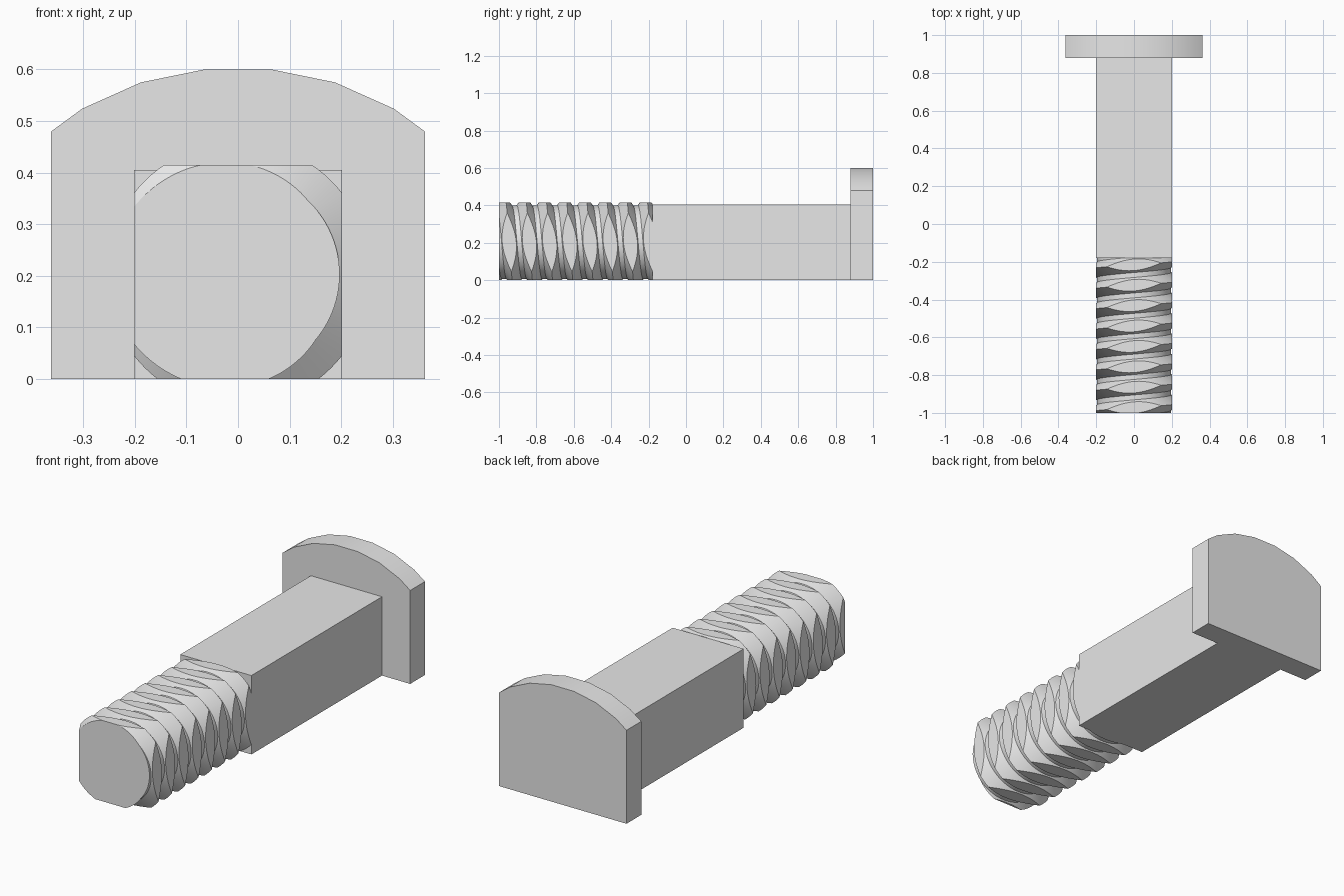
import bpy, bmesh, math
from mathutils import Vector

if "Cube" in bpy.data.objects:
    bpy.data.objects.remove(bpy.data.objects["Cube"], do_unlink=True)

# Material
grey = bpy.data.materials.new("light grey")
grey.use_nodes = True
grey.diffuse_color = (0.8, 0.8, 0.8, 1)
grey.node_tree.nodes["Principled BSDF"].inputs["Base Color"].default_value = (0.8, 0.8, 0.8, 1)


def finish(bm, name):
    bmesh.ops.recalc_face_normals(bm, faces=bm.faces)
    mesh = bpy.data.meshes.new(name)
    bm.to_mesh(mesh)
    bm.free()
    mesh.materials.append(grey)
    obj = bpy.data.objects.new(name, mesh)
    bpy.context.collection.objects.link(obj)
    bpy.ops.object.select_all(action='DESELECT')
    obj.select_set(True)
    bpy.context.view_layer.objects.active = obj
    bpy.ops.object.shade_smooth_by_angle(angle=math.radians(30))
    return obj


def extrude_profile(name, profile, y0, y1):
    """Extrude an (x, z) outline along y."""
    bm = bmesh.new()
    face = bm.faces.new([bm.verts.new((x, y0, z)) for x, z in profile])
    out = bmesh.ops.extrude_face_region(bm, geom=[face])
    moved = [g for g in out["geom"] if isinstance(g, bmesh.types.BMVert)]
    bmesh.ops.translate(bm, verts=moved, vec=(0, y1 - y0, 0))
    return finish(bm, name)


HALF = 0.202        # half width of the shank
AXIS_Z = 0.203      # height of the bolt axis
Y_END, Y_STEP, Y_HEAD, Y_BACK = -1.0, -0.18, 0.88, 1.0

# Head: flat base, straight sides, faceted arched top
right = [(0.362, 0), (0.362, 0.48), (0.302, 0.524), (0.188, 0.575), (0.065, 0.6)]
extrude_profile("head", right + [(-x, z) for x, z in reversed(right)], Y_HEAD, Y_BACK)

# Square shank
extrude_profile("shank", [(-HALF, 0), (HALF, 0), (HALF, 0.405), (-HALF, 0.405)], Y_STEP, Y_HEAD)

# Threaded end: helical ridge with sharp crest and narrow flat root
PITCH, CREST, ROOT, FLANK = 0.108, 0.256, 0.197, 0.041
SEGMENTS, TURNS = 96, 11
bm = bmesh.new()
rows = []
for i in range(SEGMENTS * TURNS + 1):
    a = 2 * math.pi * i / SEGMENTS
    y = Y_END + 0.001 + PITCH * (TURNS - 1.5 - i / SEGMENTS)
    rows.append([bm.verts.new((r * math.cos(a), y + dy, AXIS_Z + r * math.sin(a)))
                 for r, dy in ((ROOT, -FLANK), (CREST, 0), (ROOT, FLANK))])
for i in range(SEGMENTS * TURNS):
    a, b = rows[i], rows[i + 1]
    for k in range(2):
        bm.faces.new((a[k], a[k + 1], b[k + 1], b[k]))
    if i >= SEGMENTS:       # root band joins the previous turn
        p, q = rows[i - SEGMENTS], rows[i + 1 - SEGMENTS]
        bm.faces.new((a[2], p[0], q[0], b[2]))

# Trim both ends, then the four flats, capping each cut
cuts = [((0, Y_END, 0), (0, -1, 0)), ((0, Y_STEP + 0.001, 0), (0, 1, 0)),
        ((HALF, 0, 0), (1, 0, 0)), ((-HALF, 0, 0), (-1, 0, 0)),
        ((0, 0, 0.415), (0, 0, 1)), ((0, 0, 0), (0, 0, -1))]
for co, normal in cuts:
    bmesh.ops.bisect_plane(bm, geom=bm.verts[:] + bm.edges[:] + bm.faces[:], dist=1e-6,
                           plane_co=co, plane_no=normal, clear_outer=True)
    n = Vector(normal)
    rim = [e for e in bm.edges if e.is_boundary
           and all(abs((v.co - Vector(co)).dot(n)) < 1e-4 for v in e.verts)]
    bmesh.ops.holes_fill(bm, edges=rim, sides=0)
finish(bm, "thread")
